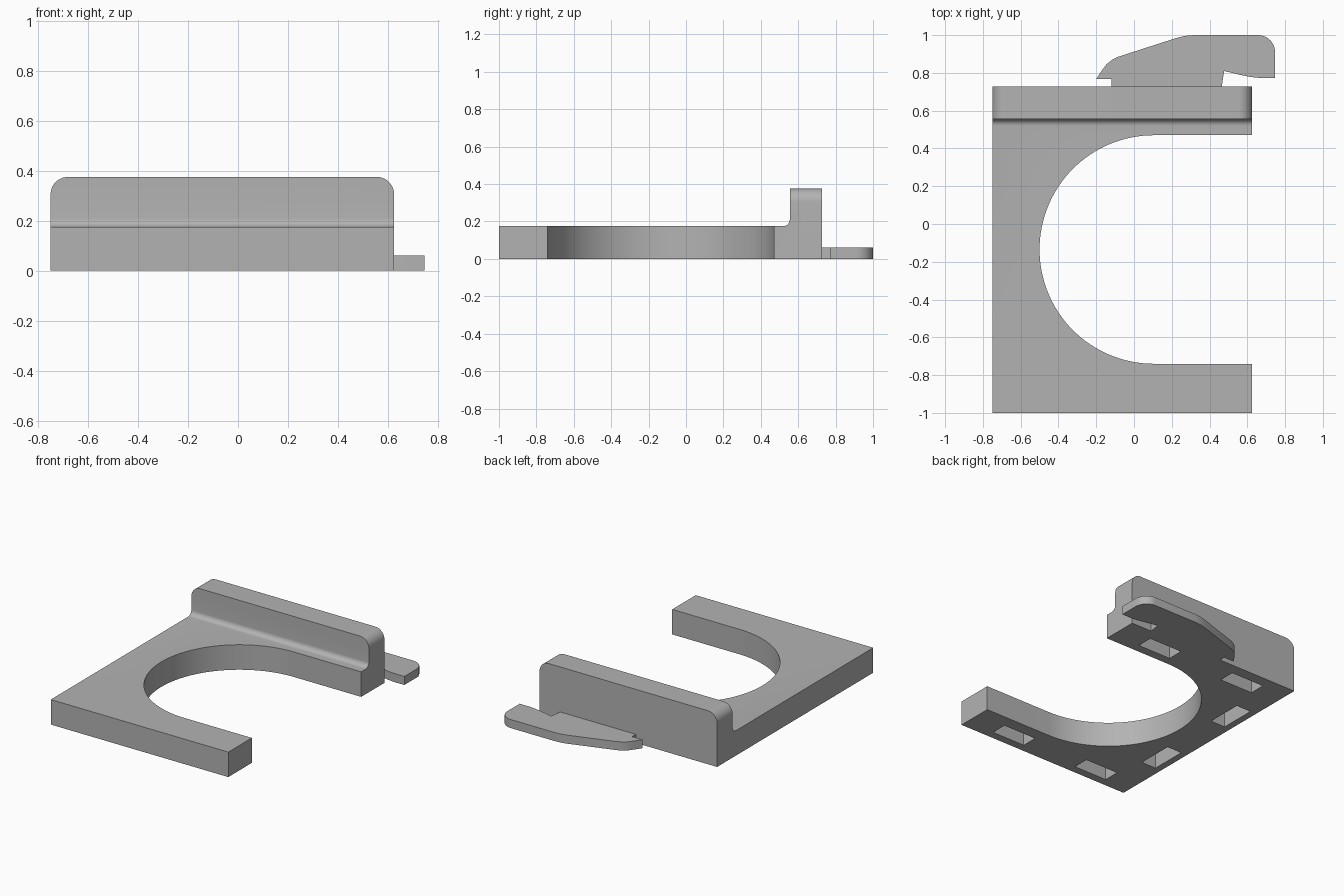
import bpy, bmesh
from math import sin, cos, pi
from mathutils import Vector

if "Cube" in bpy.data.objects:
    bpy.data.objects.remove(bpy.data.objects["Cube"])

grey = bpy.data.materials.new("plain grey")
grey.use_nodes = True
colour = (0.45, 0.45, 0.45, 1)
grey.diffuse_color = colour
grey.node_tree.nodes["Principled BSDF"].inputs["Base Color"].default_value = colour


def arc(cx, cy, r, start, end, steps):
    """Points on an arc, angles in half turns."""
    angles = [pi * (start + (end - start) * i / steps) for i in range(steps + 1)]
    return [(cx + r * cos(a), cy + r * sin(a)) for a in angles]


def prism(name, outline, place, push, bevel_rule=None, radius=0):
    """Extrude an outline along push, then round the edges chosen by a rule."""
    bm = bmesh.new()
    face = bm.faces.new([bm.verts.new(place(*p)) for p in outline])
    top = bmesh.ops.extrude_face_region(bm, geom=[face])
    moved = [v for v in top["geom"] if isinstance(v, bmesh.types.BMVert)]
    bmesh.ops.translate(bm, verts=moved, vec=Vector(push))
    bmesh.ops.recalc_face_normals(bm, faces=bm.faces)
    if bevel_rule:
        edges = [e for e in bm.edges if bevel_rule(*[v.co for v in e.verts])]
        bmesh.ops.bevel(bm, geom=edges, offset=radius, segments=10,
                        profile=0.5, affect='EDGES')
    mesh = bpy.data.meshes.new(name)
    bm.to_mesh(mesh)
    bm.free()
    mesh.materials.append(grey)
    obj = bpy.data.objects.new(name, mesh)
    bpy.context.collection.objects.link(obj)
    return obj


def combine(body, other, operation):
    mod = body.modifiers.new(other.name, 'BOOLEAN')
    mod.object, mod.operation, mod.solver = other, operation, 'EXACT'
    bpy.context.view_layer.objects.active = body
    bpy.ops.object.modifier_apply(modifier=mod.name)
    bpy.data.objects.remove(other)


# Plate and back wall: one side profile with a small fillet, rounded top ends
side = [(-1, 0), (0.727, 0), (0.727, 0.375), (0.555, 0.375)]
side += arc(0.52, 0.21, 0.035, 0, -0.5, 8) + [(-1, 0.175)]
bracket = prism("bracket", side, lambda y, z: (-0.75, y, z), (1.375, 0, 0),
                lambda a, b: a.z > 0.37 and b.z > 0.37 and abs(a.x - b.x) < 0.01,
                0.07)

# Round-ended opening through the plate
opening = arc(0.105, -0.135, 0.605, 0.5, 1.5, 64) + [(0.8, -0.74), (0.8, 0.47)]
combine(bracket, prism("opening_cutter", opening, lambda x, y: (x, y, -0.1),
                       (0, 0, 0.4)), 'DIFFERENCE')

# Blind slots under the plate
slots = [(x, y, 0.13, 0.0575) for x in (-0.42, 0.275) for y in (-0.885, 0.59)]
slots += [(-0.645, y, 0.0575, 0.13) for y in (-0.49, 0.21)]
for x, y, w, d in slots:
    box = [(x - w, y - d), (x + w, y - d), (x + w, y + d), (x - w, y + d)]
    combine(bracket, prism("slot_cutter", box, lambda u, v: (u, v, -0.1),
                           (0, 0, 0.22)), 'DIFFERENCE')

# Flat hooked tab behind the wall
hook = [(-0.12, 0.7), (0.465, 0.7), (0.465, 0.73), (0.477, 0.81), (0.56, 0.79),
        (0.62, 0.778), (0.67, 0.773), (0.747, 0.773)]
hook += arc(0.657, 0.91, 0.09, 0, 0.5, 10)
hook += [(0.32, 1), (0.27, 0.996), (0.225, 0.985), (-0.085, 0.885),
         (-0.115, 0.87), (-0.145, 0.846), (-0.165, 0.82), (-0.2, 0.768),
         (-0.12, 0.768)]
combine(bracket, prism("hook", hook, lambda x, y: (x, y, 0), (0, 0, 0.06)), 'UNION')

# Smooth the curved faces, keep the edges sharp
bpy.ops.object.select_all(action='DESELECT')
bracket.select_set(True)
bpy.context.view_layer.objects.active = bracket
bpy.ops.object.shade_smooth_by_angle(angle=pi / 7)
